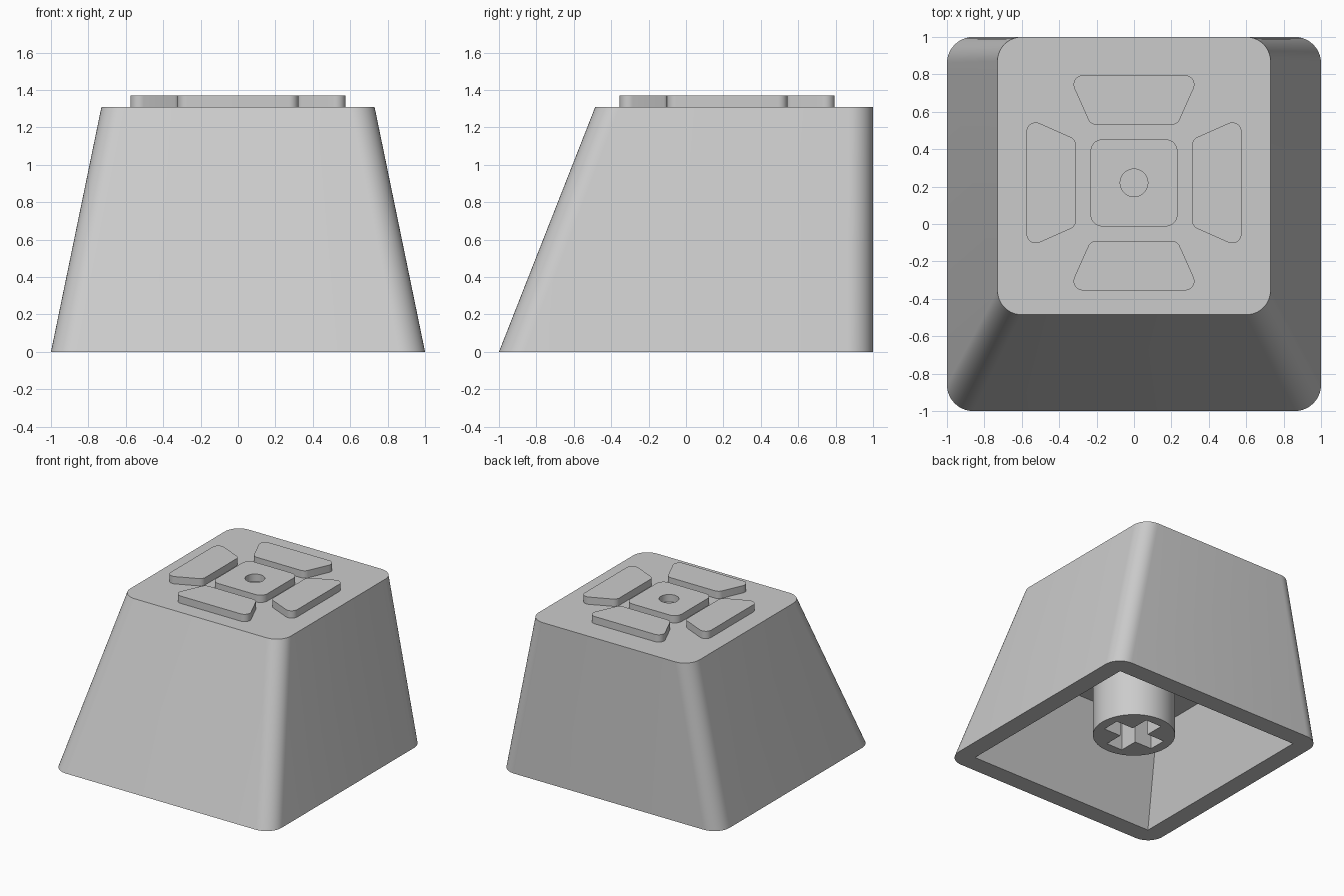
import bpy, bmesh, math
from mathutils import Vector, Matrix

old = bpy.data.objects.get("Cube")
if old:
    bpy.data.objects.remove(old, do_unlink=True)

grey = bpy.data.materials.new("light grey plastic")
grey.use_nodes = True
COLOUR = (0.6, 0.6, 0.6, 1)
grey.diffuse_color = COLOUR
grey.node_tree.nodes["Principled BSDF"].inputs["Base Color"].default_value = COLOUR

TOP = 1.31
CEILING = 0.71
PAD_CENTRE = Vector((0, 0.22))
STEPS = 10


def fillet(corners, radius, steps=STEPS):
    """Round every corner of a convex outline running anticlockwise."""
    pts = [Vector(c) for c in corners]
    out = []
    for i, p in enumerate(pts):
        a = (pts[i - 1] - p).normalized()
        b = (pts[(i + 1) % len(pts)] - p).normalized()
        half = a.angle(b) / 2
        centre = p + (a + b).normalized() * radius / math.sin(half)
        start = p + a * radius / math.tan(half) - centre
        sweep = math.pi - 2 * half
        for k in range(steps + 1):
            out.append(centre + Matrix.Rotation(sweep * k / steps, 2) @ start)
    return out


def rect(x, y0, y1):
    return [Vector(c) for c in ((-x, y0), (x, y0), (x, y1), (-x, y1))]


def ring(bm, outline, z):
    return [bm.verts.new((p.x, p.y, z)) for p in outline]


def walls(bm, low, high):
    n = len(low)
    for i in range(n):
        j = (i + 1) % n
        bm.faces.new((low[i], low[j], high[j], high[i]))


def finish(bm, name):
    bmesh.ops.recalc_face_normals(bm, faces=bm.faces)
    mesh = bpy.data.meshes.new(name)
    bm.to_mesh(mesh)
    bm.free()
    mesh.materials.append(grey)
    obj = bpy.data.objects.new(name, mesh)
    bpy.context.collection.objects.link(obj)
    return obj


def prism(name, outline, z0, z1):
    bm = bmesh.new()
    low, high = ring(bm, outline, z0), ring(bm, outline, z1)
    walls(bm, low, high)
    bm.faces.new(low)
    bm.faces.new(high)
    return finish(bm, name)


def circle(radius, centre=Vector((0, 0)), sides=48):
    turn = 2 * math.pi / sides
    return [centre + radius * Vector((math.cos(i * turn), math.sin(i * turn)))
            for i in range(sides)]


def cut(obj, cutter):
    """Subtract the cutter, bake the result and drop the cutter."""
    cutter.hide_render = True
    mod = obj.modifiers.new("cut", "BOOLEAN")
    mod.operation, mod.solver, mod.object = "DIFFERENCE", "EXACT", cutter
    graph = bpy.context.evaluated_depsgraph_get()
    mesh = bpy.data.meshes.new_from_object(obj.evaluated_get(graph))
    obj.modifiers.clear()
    obj.data = mesh
    bpy.data.objects.remove(cutter, do_unlink=True)


def smooth(obj):
    bpy.ops.object.select_all(action="DESELECT")
    obj.select_set(True)
    bpy.context.view_layer.objects.active = obj
    bpy.ops.object.shade_smooth_by_angle(angle=math.radians(30))


# Hollow cap: rounded tapered outside, sharp-cornered cavity
bm = bmesh.new()
low = ring(bm, fillet(rect(1, -1, 1), 0.14), 0)
high = ring(bm, fillet(rect(0.73, -0.485, 1), 0.13), TOP)
walls(bm, low, high)
bm.faces.new(high)
rise = CEILING / TOP
inner_low = ring(bm, rect(0.85, -0.85, 0.85), 0)
inner_high = ring(bm, rect(0.85 - 0.27 * rise, -0.85 + 0.515 * rise, 0.85), CEILING)
walls(bm, inner_low, inner_high)
bm.faces.new(inner_high)
n = STEPS + 1
for i in range(4):
    j = (i + 1) % 4
    arc = low[i * n:(i + 1) * n]
    bm.faces.new(arc + [inner_low[i]])
    bm.faces.new((arc[-1], low[j * n], inner_low[j], inner_low[i]))
parts = [finish(bm, "cap_shell")]

# Mounting stem with a cross-shaped socket
stem = prism("mounting_stem", circle(0.31), 0.135, CEILING)
for x, y in ((0.23, 0.073), (0.073, 0.23)):
    cut(stem, prism("socket_cutter", rect(x, -y, y), 0, 0.6))
parts.append(stem)

# Centre pad with a round hole
square = [PAD_CENTRE + p for p in rect(0.233, -0.233, 0.233)]
centre_pad = prism("centre_pad", fillet(square, 0.065), TOP, 1.37)
cut(centre_pad, prism("hole_cutter", circle(0.074, PAD_CENTRE), TOP - 0.1, 1.5))
parts.append(centre_pad)

# Four tapered direction pads around the centre
wedge = fillet([(-0.232, 0.31), (0.232, 0.31), (0.35, 0.575), (-0.35, 0.575)], 0.05)
for i, side in enumerate(("back", "right", "front", "left")):
    spin = Matrix.Rotation(-i * math.pi / 2, 2)
    parts.append(prism(side + "_pad", [PAD_CENTRE + spin @ p for p in wedge], TOP, 1.37))

for part in parts:
    smooth(part)
